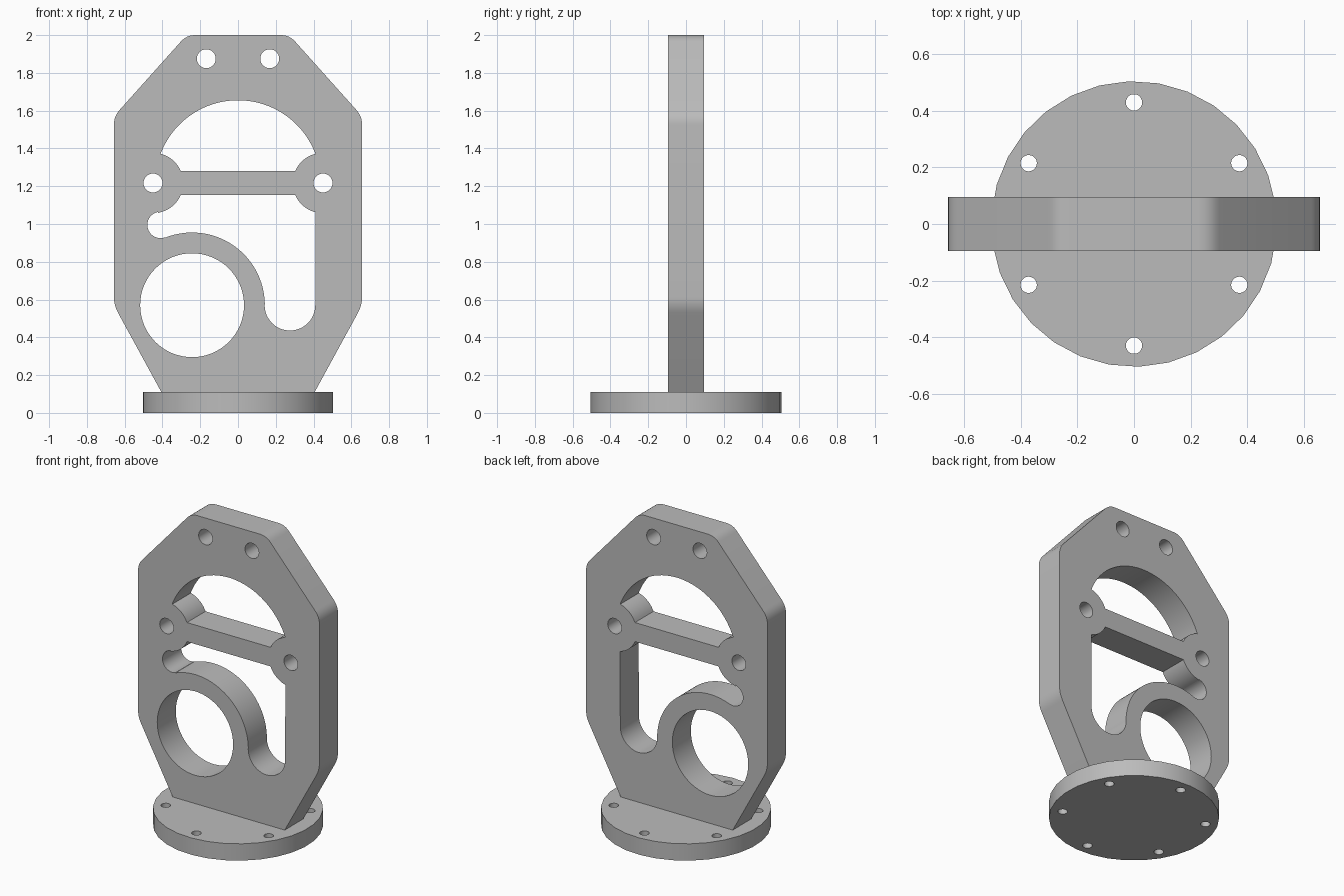
import bpy, bmesh
from math import sin, cos, radians, pi
from mathutils import Matrix, Vector

cube = bpy.data.objects.get("Cube")
if cube:
    bpy.data.objects.remove(cube, do_unlink=True)

grey = bpy.data.materials.new("plain grey")
grey.use_nodes = True
colour = (0.5, 0.5, 0.5, 1)
grey.diffuse_color = colour
for node in grey.node_tree.nodes:
    if node.type == "BSDF_PRINCIPLED":
        node.inputs["Base Color"].default_value = colour


def arc(cx, cy, r, a, b, n=16):
    """Points on an arc from angle a to b in degrees, both ends included."""
    angles = [radians(a + (b - a) * i / n) for i in range(n + 1)]
    return [(cx + r * cos(t), cy + r * sin(t)) for t in angles]


def circle(cx, cy, r, n=32, start=0):
    return arc(cx, cy, r, start, start + 360, n)[:-1]


def rounded(corner, before, after, d=0.045, n=6):
    """Round one outline corner, trimming d from each side."""
    c, p, q = Vector(corner), Vector(before), Vector(after)
    p, q = c + (p - c).normalized() * d, c + (q - c).normalized() * d
    ts = [i / n for i in range(n + 1)]
    return [tuple(p * (1 - t) ** 2 + c * 2 * t * (1 - t) + q * t * t) for t in ts]


def extruded(name, loops, depth, matrix):
    """Solid plate from an outline followed by its holes."""
    curve = bpy.data.curves.new(name + " profile", "CURVE")
    curve.dimensions = "2D"
    curve.fill_mode = "BOTH"
    curve.extrude = depth / 2
    for loop in loops:
        spline = curve.splines.new("POLY")
        spline.points.add(len(loop) - 1)
        for point, (x, y) in zip(spline.points, loop):
            point.co = (x, y, 0, 1)
        spline.use_cyclic_u = True
    helper = bpy.data.objects.new(name + " helper", curve)
    bpy.context.collection.objects.link(helper)
    deps = bpy.context.evaluated_depsgraph_get()
    mesh = bpy.data.meshes.new_from_object(helper.evaluated_get(deps))
    bpy.data.objects.remove(helper, do_unlink=True)
    bm = bmesh.new()
    bm.from_mesh(mesh)
    bmesh.ops.remove_doubles(bm, verts=bm.verts, dist=0.0002)
    bmesh.ops.transform(bm, matrix=matrix, verts=bm.verts)
    bmesh.ops.recalc_face_normals(bm, faces=bm.faces)
    bm.to_mesh(mesh)
    bm.free()
    mesh.name = name
    mesh.materials.clear()
    mesh.materials.append(grey)
    obj = bpy.data.objects.new(name, mesh)
    bpy.context.collection.objects.link(obj)
    bpy.ops.object.select_all(action="DESELECT")
    obj.select_set(True)
    bpy.context.view_layer.objects.active = obj
    bpy.ops.object.shade_smooth_by_angle(angle=radians(30))
    return obj


# Frame outline: right half with rounded corners, then mirrored
top, upper, lower, foot = (0.272, 2), (0.657, 1.57), (0.657, 0.57), (0.373, 0.05)
half = [foot]
half += rounded(lower, foot, upper)
half += rounded(upper, lower, top)
half += rounded(top, upper, (0, 2))
outline = half + [(-x, z) for x, z in reversed(half)]

# Upper window: dome above the crossbar, cut by the two bosses
mid, boss_x, boss_r = 1.217, 0.45, 0.16
upper_window = arc(0, mid, 0.438, 20.5, 159.5, 40)
upper_window += arc(-boss_x, mid, boss_r, 75, 23, 10)
upper_window += arc(boss_x, mid, boss_r, 157, 105, 10)

# Lower window: wraps the large ring and ends in a small hooked slot
ring_x, ring_z = -0.243, 0.57
lower_window = arc(-boss_x, mid, boss_r, -80, -23, 10)
lower_window += arc(boss_x, mid, boss_r, 203, 255.5, 10)
lower_window += arc(0.275, ring_z, 0.134, 0, -180, 24)
lower_window += arc(ring_x, ring_z, 0.385, 1, 111.5, 32)
lower_window += arc(-0.41, 0.995, 0.07, -69, -259, 20)

holes = [upper_window, lower_window, circle(ring_x, ring_z, 0.275, 64)]
for side in (-1, 1):
    holes.append(circle(side * 0.168, 1.875, 0.05))
    holes.append(circle(side * boss_x, mid, 0.05))

# Two matching frame halves meeting at the centre plane
thick = 0.096
upright = Matrix.Rotation(pi / 2, 4, "X")
for name, side in (("front_frame_half", -1), ("back_frame_half", 1)):
    place = Matrix.Translation((0, side * thick / 2, 0))
    extruded(name, [outline] + holes, thick, place @ upright)

# Round base flange with six bolt holes
bolts = [circle(x, y, 0.029, 20) for x, y in circle(0, 0, 0.43, 6, 30)]
extruded("base_flange", [circle(0, 0, 0.505, 30, 8)] + bolts, 0.11,
         Matrix.Translation((0, 0, 0.055)))
